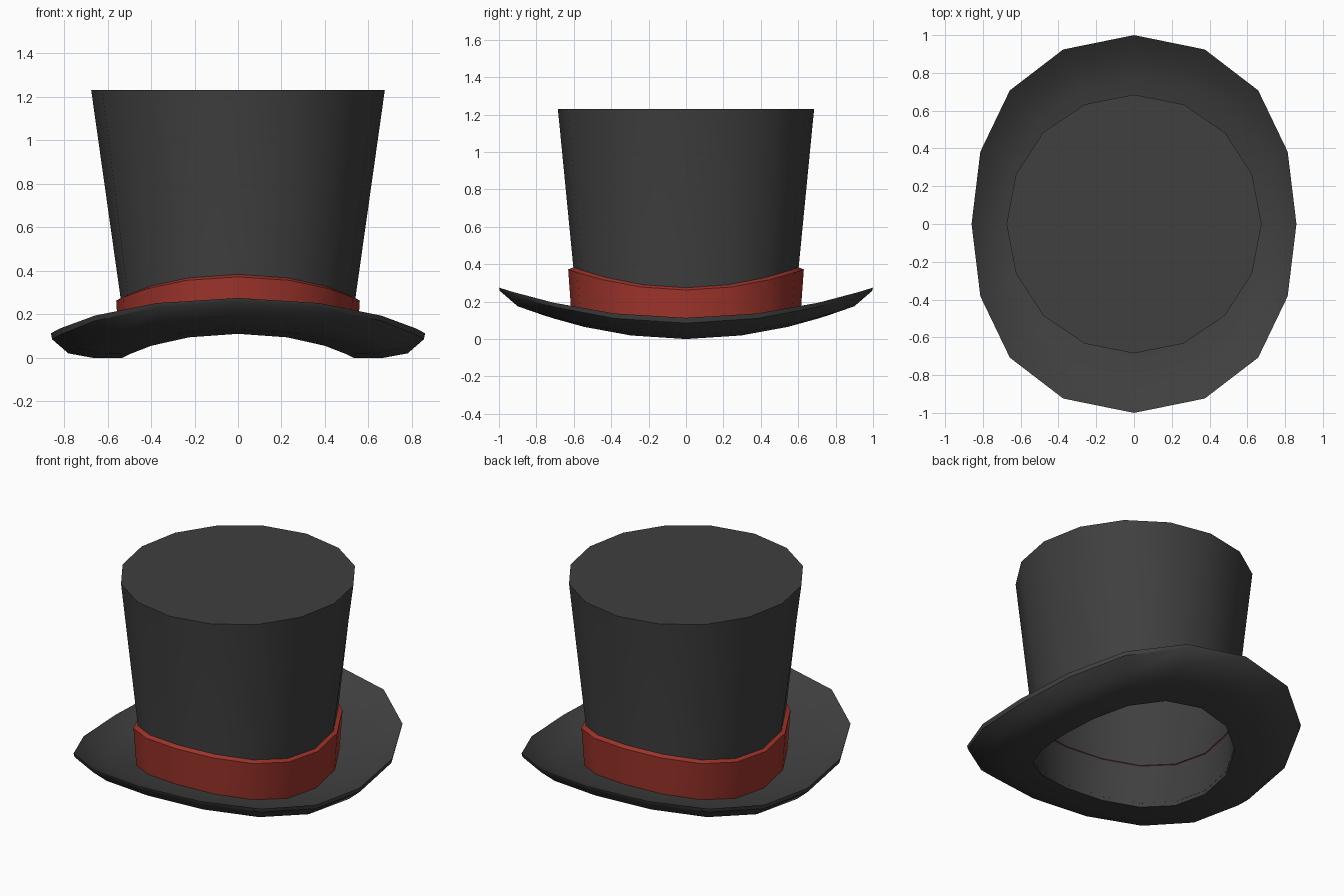
import bpy, bmesh
from math import sin, cos, pi, radians

if "Cube" in bpy.data.objects:
    bpy.data.objects.remove(bpy.data.objects["Cube"])

SIDES = 16


def material(name, rgb):
    mat = bpy.data.materials.new(name)
    mat.diffuse_color = (*rgb, 1)
    mat.use_nodes = True
    mat.node_tree.nodes["Principled BSDF"].inputs["Base Color"].default_value = mat.diffuse_color
    return mat


def ring(bm, rx, ry, z, lift):
    """Oval ring that rises by 'lift' towards the front and back."""
    verts = []
    for i in range(SIDES):
        t = 2 * pi * i / SIDES
        c2 = cos(t) ** 2
        x = (rx + (ry - rx) * c2) * sin(t)
        verts.append(bm.verts.new((x, ry * cos(t), z + lift * c2)))
    return verts


def loft(name, profile, mat, cap=False):
    """Bridge a list of (rx, ry, z, lift) rings into one surface."""
    bm = bmesh.new()
    rings = [ring(bm, *p) for p in profile]
    for a, b in zip(rings, rings[1:]):
        for i in range(SIDES):
            j = (i + 1) % SIDES
            bm.faces.new((a[j], a[i], b[i], b[j]))
    if cap:
        bm.faces.new(rings[-1])
    bmesh.ops.recalc_face_normals(bm, faces=bm.faces)
    mesh = bpy.data.meshes.new(name)
    bm.to_mesh(mesh)
    bm.free()
    mesh.materials.append(mat)
    obj = bpy.data.objects.new(name, mesh)
    bpy.context.collection.objects.link(obj)
    bpy.ops.object.select_all(action='DESELECT')
    obj.select_set(True)
    bpy.context.view_layer.objects.active = obj
    bpy.ops.object.shade_smooth_by_angle(angle=radians(36))
    return obj


felt = material("black_felt", (0.05, 0.05, 0.05))
ribbon = material("red_ribbon", (0.35, 0.035, 0.025))

# Brim: underside outwards, thin rim, then upper side back to the crown
loft("brim", [
    (0.53, 0.60, 0.000, 0.110),
    (0.67, 0.77, 0.000, 0.130),
    (0.78, 0.90, 0.020, 0.155),
    (0.855, 0.995, 0.085, 0.172),
    (0.86, 1.00, 0.113, 0.162),
    (0.78, 0.90, 0.050, 0.155),
    (0.67, 0.77, 0.028, 0.130),
    (0.53, 0.60, 0.025, 0.110),
], felt)

# Crown: hollow flared tube, open below, flat on top
loft("crown", [
    (0.53, 0.60, 0.000, 0.110),
    (0.54, 0.602, 0.275, 0.105),
    (0.675, 0.685, 1.23, 0.0),
], felt, cap=True)

# Hat band: ribbon following the brim's curve, with a lip closing on the crown
loft("hat_band", [
    (0.545, 0.612, 0.015, 0.110),
    (0.56, 0.63, 0.262, 0.110),
    (0.535, 0.598, 0.277, 0.108),
], ribbon)
